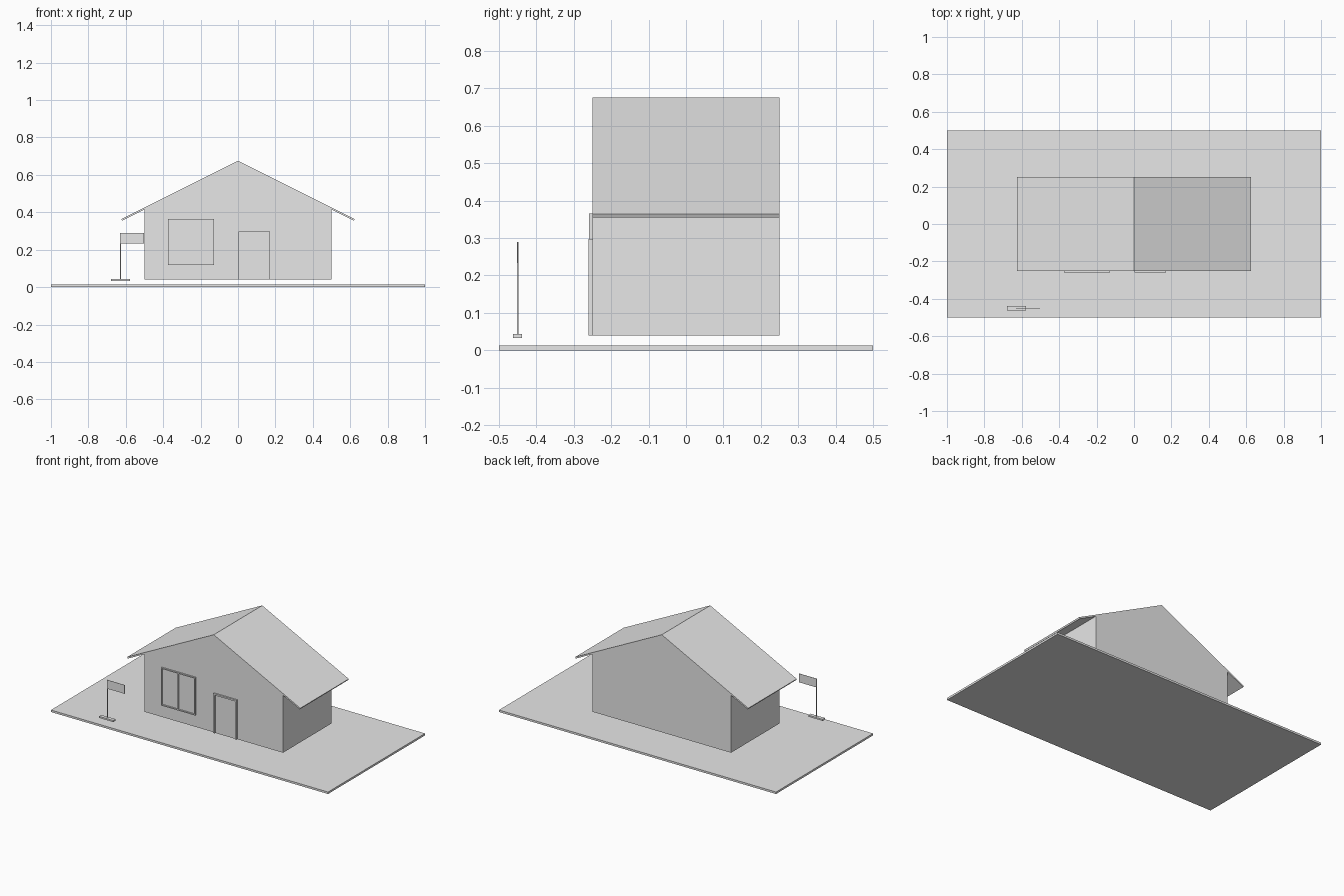
import bpy
import bmesh
import math
from mathutils import Matrix

cube = bpy.data.objects.get("Cube")
if cube:
    bpy.data.objects.remove(cube, do_unlink=True)

grey = bpy.data.materials.new("light grey")
grey.use_nodes = True
grey.diffuse_color = (0.8, 0.8, 0.8, 1)
grey.node_tree.nodes["Principled BSDF"].inputs["Base Color"].default_value = (0.8, 0.8, 0.8, 1)


def finish(name, bm):
    bmesh.ops.recalc_face_normals(bm, faces=bm.faces)
    mesh = bpy.data.meshes.new(name)
    bm.to_mesh(mesh)
    bm.free()
    mesh.materials.append(grey)
    obj = bpy.data.objects.new(name, mesh)
    bpy.context.collection.objects.link(obj)
    return obj


def box(name, x, y, z):
    """Box from (low, high) ranges on each axis."""
    bm = bmesh.new()
    size = [r[1] - r[0] for r in (x, y, z)]
    mid = [(r[0] + r[1]) / 2 for r in (x, y, z)]
    bmesh.ops.create_cube(bm, size=1, matrix=Matrix.Translation(mid) @ Matrix.Diagonal((*size, 1)))
    return finish(name, bm)


def prism(name, profile, y0, y1):
    """Extrude an x-z outline along y."""
    bm = bmesh.new()
    face = bm.faces.new([bm.verts.new((x, y0, z)) for x, z in profile])
    new = bmesh.ops.extrude_face_region(bm, geom=[face])["geom"]
    verts = [v for v in new if isinstance(v, bmesh.types.BMVert)]
    bmesh.ops.translate(bm, verts=verts, vec=(0, y1 - y0, 0))
    return finish(name, bm)


# Ground slab
box("ground_slab", (-1, 1), (-0.5, 0.5), (0, 0.013))

# House walls with gables, hovering just above the ground
FLOOR, FRONT, BACK = 0.04, -0.25, 0.25
EAVE, APEX = 0.415, 0.665
prism("house_walls", [(-0.5, FLOOR), (0.5, FLOOR), (0.5, EAVE), (0, APEX), (-0.5, EAVE)], FRONT, BACK)

# Two thin roof slabs with square-cut eaves
slope = math.atan2(APEX - EAVE, 0.5)
thick = 0.01
dx, dz = thick * math.sin(slope), thick * math.cos(slope)
edge_x = 0.62
edge_z = APEX - edge_x * math.tan(slope)
for side, name in ((1, "roof_left"), (-1, "roof_right")):
    outline = [(0, APEX), (edge_x, edge_z), (edge_x + dx, edge_z + dz), (0, APEX + thick / math.cos(slope))]
    prism(name, [(side * x, z) for x, z in outline], FRONT, BACK)

# Window: panes, surround and double mullion
wx, wz, bar = (-0.375, -0.128), (0.118, 0.365), 0.007
outer = (-0.259, FRONT)
box("window_panes", wx, (-0.252, FRONT), wz)
box("window_sill", wx, outer, (wz[0], wz[0] + bar))
box("window_head", wx, outer, (wz[1] - bar, wz[1]))
for name, x in (("window_jamb_right", wx[0]), ("window_mullion", -0.255), ("window_jamb_left", wx[1] - bar)):
    box(name, (x, x + bar), outer, wz)

# Door leaf and frame
door_x, door_top, trim = (0.003, 0.17), 0.298, 0.01
box("door_leaf", door_x, (-0.253, FRONT), (FLOOR, door_top))
box("door_head", door_x, (-0.26, FRONT), (door_top - trim, door_top))
for name, x in (("door_jamb_right", door_x[0]), ("door_jamb_left", door_x[1] - trim)):
    box(name, (x, x + trim), (-0.26, FRONT), (FLOOR, door_top))

# Flag on a slim pole with a small foot
box("flag_foot", (-0.68, -0.577), (-0.462, -0.438), (0.033, 0.043))
box("flag_pole", (-0.63, -0.626), (-0.452, -0.448), (0.043, 0.29))
box("flag_cloth", (-0.63, -0.502), (-0.451, -0.449), (0.233, 0.29))
